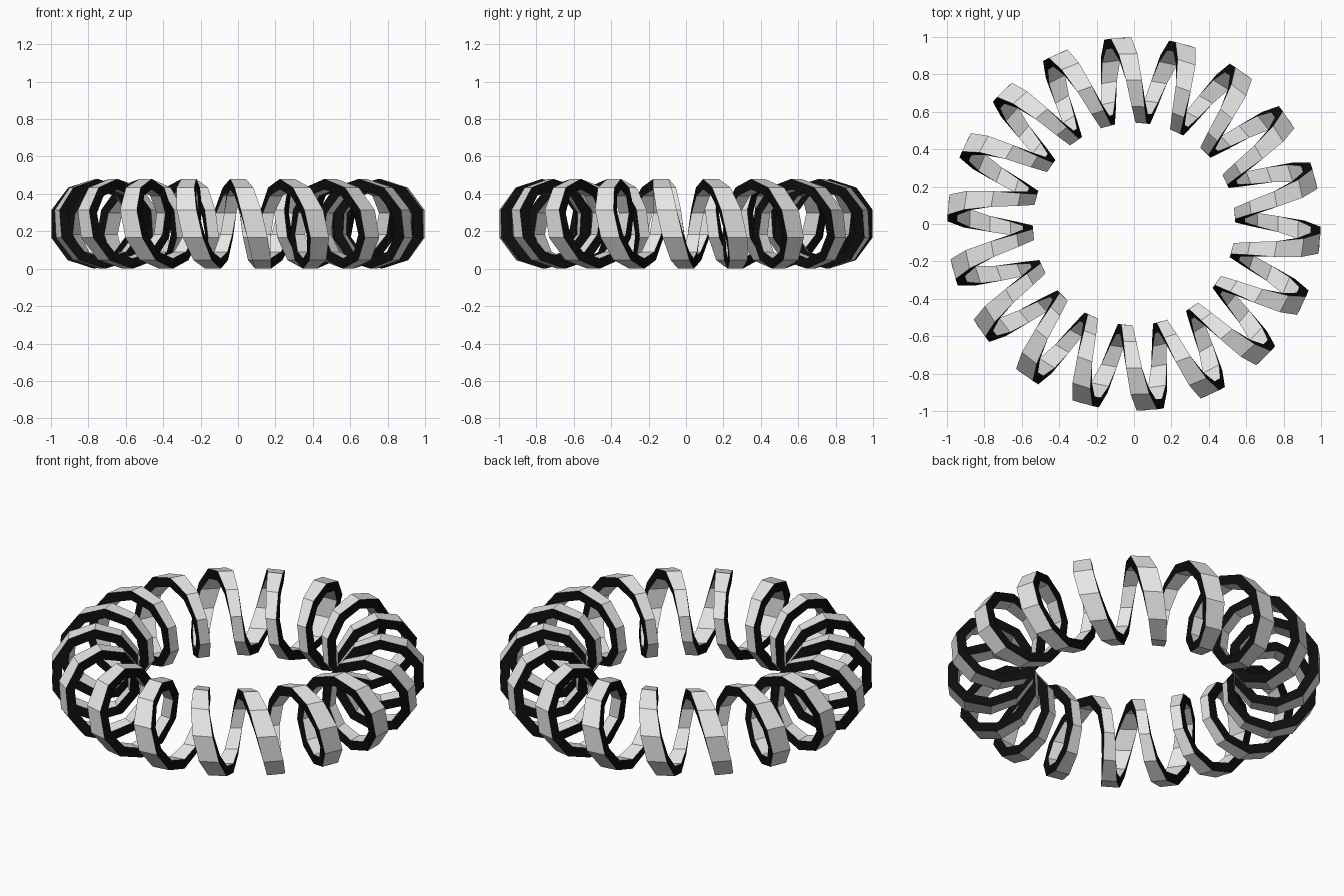
import bpy, bmesh, math

cube = bpy.data.objects.get("Cube")
if cube:
    bpy.data.objects.remove(cube, do_unlink=True)


def make_material(name, value):
    mat = bpy.data.materials.new(name)
    mat.use_nodes = True
    colour = (value, value, value, 1)
    mat.diffuse_color = colour
    mat.node_tree.nodes["Principled BSDF"].inputs["Base Color"].default_value = colour
    return mat


TURNS = 18          # coils around the ring
STEPS = 10          # flat segments in each coil
RING_RADIUS = 0.77
COIL_OUTER = 0.24
COIL_INNER = 0.185
HALF_WIDTH = 0.055  # half the band width, as an angle around the ring


def ring_point(angle, radius, phase):
    """Point on a coil: phase 0 is the top, a quarter turn is the outside."""
    reach = RING_RADIUS + radius * math.sin(phase)
    return (reach * math.cos(angle), reach * math.sin(angle),
            COIL_OUTER + radius * math.cos(phase))


# Rectangular band wound around a ring and joined to its own start
bm = bmesh.new()
corners = [(-HALF_WIDTH, COIL_OUTER), (HALF_WIDTH, COIL_OUTER),
           (HALF_WIDTH, COIL_INNER), (-HALF_WIDTH, COIL_INNER)]
sections = []
count = TURNS * STEPS
for i in range(count):
    angle = math.tau * i / count - math.pi / 2
    phase = math.tau * i / STEPS
    sections.append([bm.verts.new(ring_point(angle + da, r, phase))
                     for da, r in corners])

# Broad faces are grey, the narrow edges between them are black
for i, here in enumerate(sections):
    ahead = sections[(i + 1) % count]
    for k in range(4):
        n = (k + 1) % 4
        face = bm.faces.new((here[k], here[n], ahead[n], ahead[k]))
        face.material_index = k % 2
bmesh.ops.recalc_face_normals(bm, faces=bm.faces)

mesh = bpy.data.meshes.new("coiled_band")
bm.to_mesh(mesh)
bm.free()
mesh.materials.append(make_material("light grey", 0.8))
mesh.materials.append(make_material("black", 0.004))
band = bpy.data.objects.new("coiled_band", mesh)
bpy.context.collection.objects.link(band)
